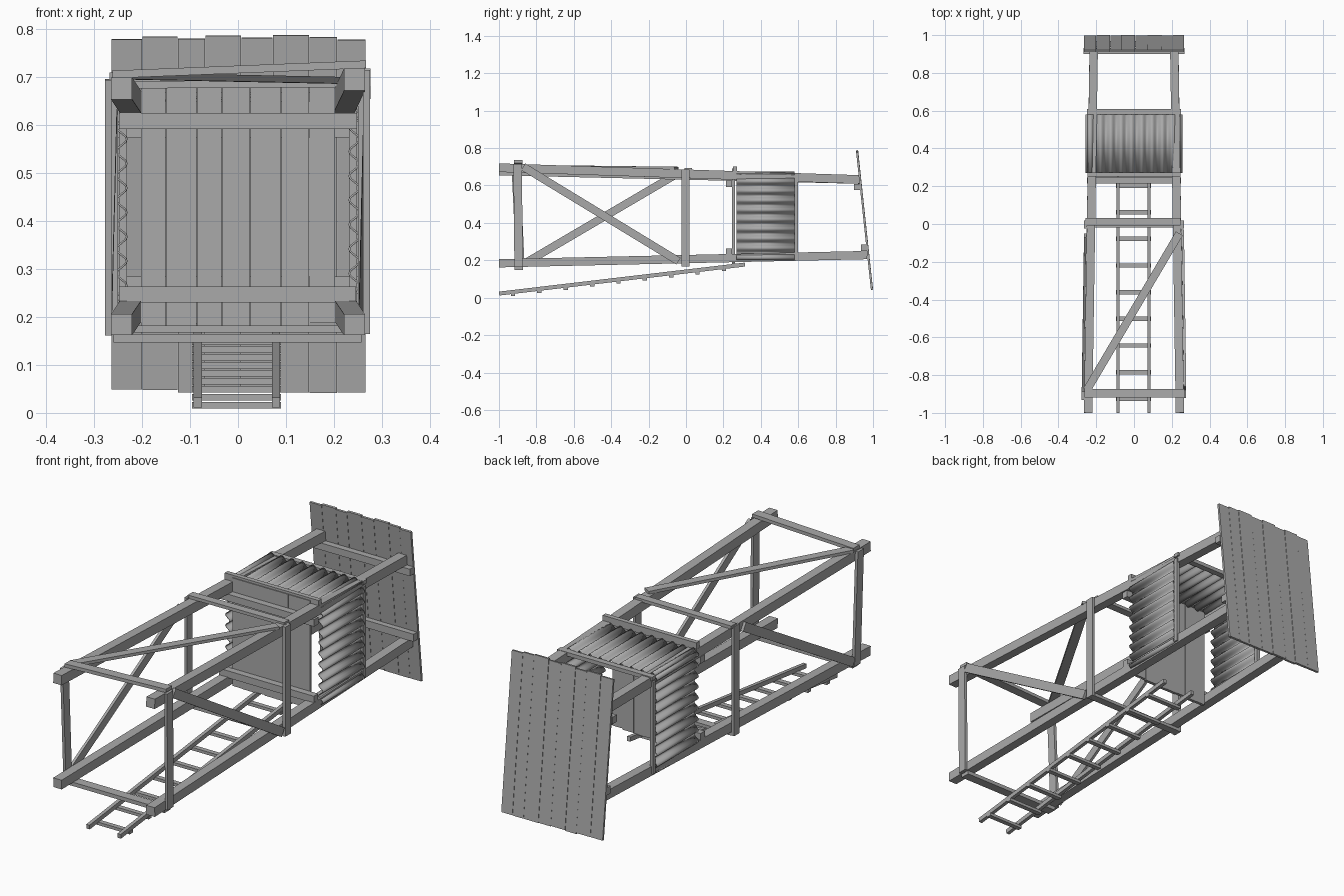
import bpy, math, random
from mathutils import Vector, Matrix

random.seed(4)
cube = bpy.data.objects.get("Cube")
if cube:
    bpy.data.objects.remove(cube, do_unlink=True)

wood = bpy.data.materials.new("weathered_grey")
wood.use_nodes = True
GREY = (0.4, 0.4, 0.4, 1)
wood.diffuse_color = GREY
wood.node_tree.nodes["Principled BSDF"].inputs["Base Color"].default_value = GREY


def make(name, verts, faces):
    mesh = bpy.data.meshes.new(name)
    mesh.from_pydata(verts, [], faces)
    mesh.materials.append(wood)
    obj = bpy.data.objects.new(name, mesh)
    bpy.context.collection.objects.link(obj)
    return obj


def beam(name, a, b, width, depth, normal=(0, 0, 1)):
    """Box from a to b; depth is measured along normal, width across it."""
    a, b = Vector(a), Vector(b)
    along = (b - a).normalized()
    side = Vector(normal).cross(along).normalized()
    up = along.cross(side)
    verts = [p + side * (s * width / 2) + up * (t * depth / 2)
             for p in (a, b) for s, t in ((-1, -1), (1, -1), (1, 1), (-1, 1))]
    faces = [(3, 2, 1, 0), (4, 5, 6, 7)]
    faces += [(i, (i + 1) % 4, (i + 1) % 4 + 4, i + 4) for i in range(4)]
    return make(name, verts, faces)


def corrugated(name, origin, across, along, normal, waves=9, amp=0.011, thick=0.004):
    """Wavy sheet whose ridges run in the along direction."""
    origin, across, along, normal = map(Vector, (origin, across, along, normal))
    steps = waves * 8
    verts, faces = [], []
    for i in range(steps + 1):
        wave = amp * math.sin(i / 8 * math.tau)
        p = origin + across * (i / steps) + normal * wave
        verts += [p, p + along]
        if i:
            k = 2 * i
            faces.append((k - 2, k, k + 1, k - 1))
    obj = make(name, verts, faces)
    solid = obj.modifiers.new("thickness", "SOLIDIFY")
    solid.thickness = thick
    solid.offset = 0
    for poly in obj.data.polygons:
        poly.use_smooth = True
    return obj


X, Y, Z = (1, 0, 0), (0, 1, 0), (0, 0, 1)

# Four long tapering legs
for side, s, top in (("right", -1, 0.677), ("left", 1, 0.695)):
    beam(f"upper_leg_{side}", (s * 0.243, -1, top), (s * 0.213, 0.93, 0.632), 0.044, 0.046)
    beam(f"lower_leg_{side}", (s * 0.243, -1, 0.184), (s * 0.213, 0.968, 0.228), 0.044, 0.044)

# Frame at the foot and at mid height
beam("foot_post_left", (0.268, -0.895, 0.165), (0.268, -0.9, 0.715), 0.045, 0.014, X)
beam("foot_post_right", (-0.27, -0.885, 0.163), (-0.27, -0.91, 0.695), 0.045, 0.014, X)
beam("foot_rail_upper", (-0.262, -0.897, 0.706), (0.267, -0.897, 0.727), 0.045, 0.016)
beam("foot_rail_lower", (-0.26, -0.895, 0.156), (0.258, -0.895, 0.156), 0.045, 0.018)
for side, s in (("right", -1), ("left", 1)):
    beam(f"middle_post_{side}", (s * 0.257, -0.003, 0.168), (s * 0.257, -0.003, 0.685), 0.042, 0.014, X)
beam("middle_rail_upper", (-0.258, 0.012, 0.684), (0.245, 0.012, 0.687), 0.038, 0.015)
beam("middle_rail_lower", (-0.25, 0, 0.175), (0.25, 0, 0.175), 0.038, 0.015)

# Diagonal braces
beam("brace_left", (0.27, -0.87, 0.7), (0.258, -0.04, 0.195), 0.042, 0.013, X)
beam("brace_right", (-0.27, -0.86, 0.185), (-0.258, -0.06, 0.655), 0.042, 0.013, X)
beam("brace_upper", (-0.25, -0.88, 0.703), (0.24, -0.05, 0.693), 0.042, 0.014)

# Cabin floor: joists and planks
beam("joist_upper", (-0.248, 0.23, 0.609), (0.248, 0.23, 0.609), 0.032, 0.033)
beam("joist_lower", (-0.248, 0.23, 0.247), (0.246, 0.23, 0.247), 0.032, 0.033)
edges = [-0.203, -0.151, -0.086, -0.034, 0.026, 0.09, 0.149, 0.203]
for i, (a, b) in enumerate(zip(edges, edges[1:])):
    x = (a + b) / 2
    beam(f"floor_plank_{i + 1}", (x, 0.254, 0.183 + random.uniform(-0.005, 0.005)),
         (x, 0.254, 0.69), b - a - 0.001, 0.014 + 0.001 * (i % 2), Y)
beam("floor_edge_board", (-0.245, 0.262, 0.684), (0.245, 0.262, 0.684), 0.022, 0.034)

# Cabin walls of corrugated sheet, open on the ladder side
for side, s in (("right", -1), ("left", 1)):
    corrugated(f"wall_{side}", (s * 0.243, 0.27, 0.202), (0, 0, 0.458), (0, 0.31, 0), X)
    beam(f"wall_rail_{side}", (s * 0.24, 0.59, 0.205), (s * 0.24, 0.59, 0.64), 0.02, 0.016, X)
corrugated("wall_upper", (-0.245, 0.27, 0.663), (0.49, 0, 0), (0, 0.31, 0), Z)
beam("wall_rail_upper", (-0.248, 0.594, 0.658), (0.248, 0.594, 0.658), 0.028, 0.018)

# Roof: purlins and planks
beam("purlin_upper", (-0.268, 0.915, 0.591), (0.268, 0.915, 0.591), 0.032, 0.033)
beam("purlin_lower", (-0.262, 0.952, 0.267), (0.262, 0.952, 0.267), 0.032, 0.035)
edges = [-0.264, -0.2, -0.126, -0.068, 0.007, 0.072, 0.149, 0.207, 0.266]
tops = [0.779, 0.785, 0.78, 0.787, 0.782, 0.788, 0.784, 0.778]
for i, (a, b) in enumerate(zip(edges, edges[1:])):
    x = (a + b) / 2
    low = 0.046 + random.uniform(-0.005, 0.005)
    beam(f"roof_plank_{i + 1}", (x, 0.994, low), (x, 0.915, tops[i]),
         b - a - 0.001, 0.01 + 0.001 * (i % 2), Y)

# Ladder leaning to the open side
def ladder_z(y):
    return 0.022 + (y + 1) * 0.118


for side, x in (("right", -0.084), ("left", 0.079)):
    beam(f"ladder_rail_{side}", (x, -0.999, ladder_z(-1)), (x, 0.315, ladder_z(0.315)), 0.017, 0.021)
for i in range(9):
    y = -0.925 + i * 0.141
    z = ladder_z(y) - 0.015
    beam(f"ladder_rung_{i + 1}", (-0.096, y, z), (0.09, y, z), 0.023, 0.014)
